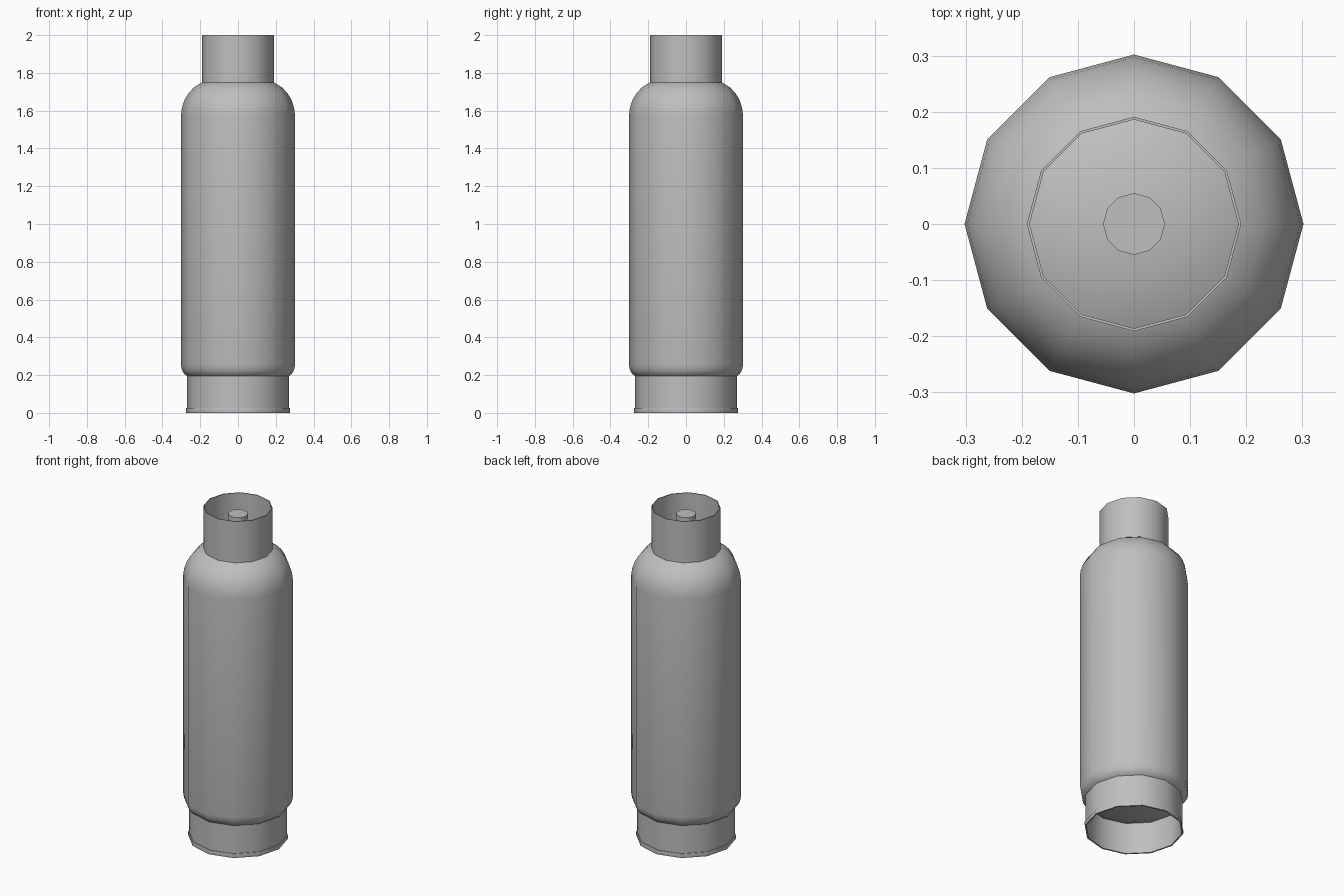
import bpy, bmesh, math

if "Cube" in bpy.data.objects:
    bpy.data.objects.remove(bpy.data.objects["Cube"])

SIDES = 12
grey = bpy.data.materials.new("steel grey")
grey.diffuse_color = (0.52, 0.52, 0.52, 1)
grey.use_nodes = True
grey.node_tree.nodes["Principled BSDF"].inputs["Base Color"].default_value = grey.diffuse_color


def lathe(name, profile, closed=False):
    """Revolve an (r, z) profile about z; r = 0 makes a pole."""
    bm = bmesh.new()
    rings = []
    for r, z in profile:
        if r == 0:
            rings.append([bm.verts.new((0, 0, z))] * SIDES)
        else:
            rings.append([bm.verts.new((r * math.cos(2 * math.pi * k / SIDES),
                                        r * math.sin(2 * math.pi * k / SIDES), z))
                          for k in range(SIDES)])
    pairs = list(zip(rings, rings[1:]))
    if closed:
        pairs.append((rings[-1], rings[0]))
    for a, b in pairs:
        for k in range(SIDES):
            n = (k + 1) % SIDES
            corners = list(dict.fromkeys([a[k], a[n], b[n], b[k]]))
            bm.faces.new(corners)
    bmesh.ops.recalc_face_normals(bm, faces=bm.faces)
    mesh = bpy.data.meshes.new(name)
    bm.to_mesh(mesh)
    bm.free()
    mesh.materials.append(grey)
    obj = bpy.data.objects.new(name, mesh)
    bpy.context.collection.objects.link(obj)
    bpy.ops.object.select_all(action='DESELECT')
    obj.select_set(True)
    bpy.context.view_layer.objects.active = obj
    bpy.ops.object.shade_smooth_by_angle(angle=math.radians(40))
    return obj


# Tank with shallow bottom and rounded shoulders
lathe("tank_body", [(0, 0.15), (0.2, 0.165), (0.265, 0.19), (0.285, 0.207), (0.297, 0.227),
                    (0.302, 0.255), (0.302, 1.575), (0.297, 1.615), (0.284, 1.655),
                    (0.262, 1.693), (0.232, 1.724), (0.19, 1.75), (0.1, 1.775), (0, 1.785)])

# Thin open collar around the valve
lathe("valve_collar", [(0.191, 1.745), (0.191, 2.0), (0.186, 2.0), (0.186, 1.745)], True)

# Foot ring, open below, with a rolled lip
lathe("foot_ring", [(0.27, 0.02), (0.27, 0.195), (0.265, 0.195), (0.265, 0.02)], True)
lathe("foot_lip", [(0.265, 0.0), (0.274, 0.0), (0.276, 0.012), (0.274, 0.025),
                   (0.265, 0.025)], True)

# Valve stem and round cap
lathe("valve_stem", [(0, 1.77), (0.04, 1.77), (0.04, 1.94), (0, 1.94)])
lathe("valve_cap", [(0, 1.93), (0.055, 1.93), (0.055, 1.96), (0, 1.96)])
